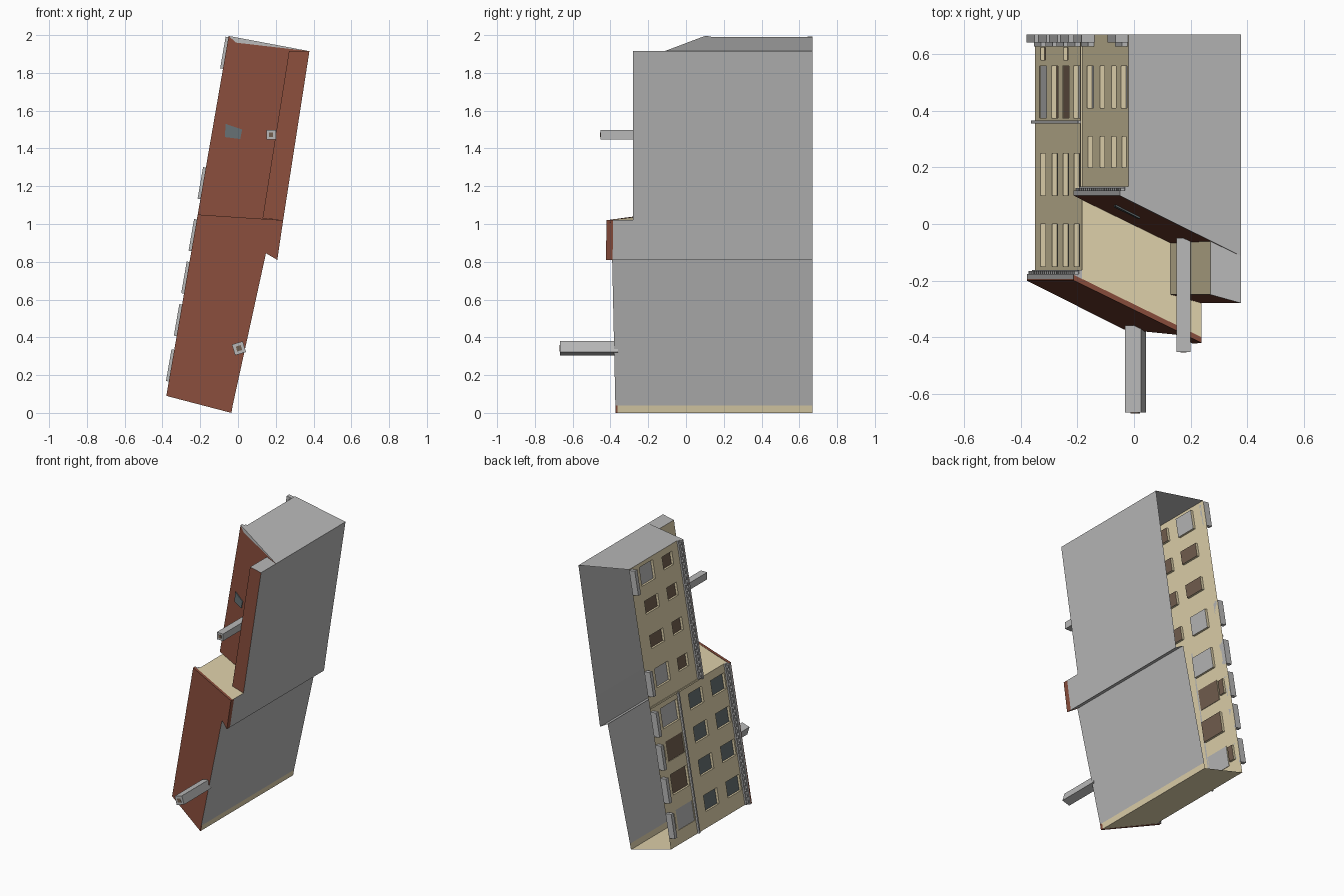
import bpy, bmesh, math
from mathutils import Vector

if "Cube" in bpy.data.objects:
    bpy.data.objects.remove(bpy.data.objects["Cube"])


def material(name, r, g, b):
    m = bpy.data.materials.new(name)
    m.diffuse_color = (r, g, b, 1)
    m.use_nodes = True
    m.node_tree.nodes["Principled BSDF"].inputs["Base Color"].default_value = m.diffuse_color
    return m


TAN = material("tan plaster", .74, .64, .41)
GRAY = material("light gray", .48, .48, .48)
RED = material("red roof tile", .25, .075, .045)
GLASS = material("slate glass", .13, .16, .17)
BROWN = material("brown wood", .17, .115, .08)

GROUND = 0.67                       # the street level is at +y, roofs face -y
ORIGIN = Vector((-.35, 0, .085))
T = Vector((.33, 0, 1.905)).normalized()   # along the facade
N = Vector((-T.z, 0, T.x))                 # out of the facade


def fp(s, y, out=0):
    """Point in facade coordinates."""
    return ORIGIN + T * s + N * out + Vector((0, y, 0))


def along(z):
    return (z - ORIGIN.z) / T.z


def build(name, faces, mats):
    """Mesh from a list of (points, material number)."""
    bm = bmesh.new()
    for pts, mi in faces:
        f = bm.faces.new([bm.verts.new(p) for p in pts])
        f.material_index = mi
    bmesh.ops.remove_doubles(bm, verts=bm.verts, dist=1e-5)
    bmesh.ops.recalc_face_normals(bm, faces=bm.faces)
    me = bpy.data.meshes.new(name)
    bm.to_mesh(me)
    bm.free()
    for m in mats:
        me.materials.append(m)
    ob = bpy.data.objects.new(name, me)
    bpy.context.collection.objects.link(ob)
    return ob


def prism(name, top, bottom, mats, side=lambda i: 0, top_mat=0):
    n = len(top)
    faces = [(top, top_mat), (bottom[::-1], 0)]
    for i in range(n):
        j = (i + 1) % n
        faces.append(([top[i], top[j], bottom[j], bottom[i]], side(i)))
    return build(name, faces, mats)


def facade_box(name, s0, s1, y0, y1, o0, o1, mat):
    a = [fp(s0, y0, o0), fp(s1, y0, o0), fp(s1, y0, o1), fp(s0, y0, o1)]
    b = [p + Vector((0, y1 - y0, 0)) for p in a]
    return prism(name, a, b, [mat])


def facade(name, s0, s1, y0, y1, holes):
    """Wall grid with recessed openings: holes are (s0, s1, y0, y1, material number, depth)."""
    ss = sorted({s0, s1} | {h[0] for h in holes} | {h[1] for h in holes})
    ys = sorted({y0, y1} | {h[2] for h in holes} | {h[3] for h in holes})
    faces = []
    for a, b in zip(ss, ss[1:]):
        for c, d in zip(ys, ys[1:]):
            ms, my = (a + b) / 2, (c + d) / 2
            if not any(h[0] < ms < h[1] and h[2] < my < h[3] for h in holes):
                faces.append(([fp(a, c), fp(b, c), fp(b, d), fp(a, d)], 0))
    for a, b, c, d, mi, depth in holes:
        ring = [(a, c), (b, c), (b, d), (a, d)]
        faces.append(([fp(s, y, -depth) for s, y in ring], mi))
        for (p, q), (u, v) in zip(ring, ring[1:] + ring[:1]):
            faces.append(([fp(p, q), fp(u, v), fp(u, v, -depth), fp(p, q, -depth)], 0))
    return build(name, faces, [TAN, GRAY, GLASS, BROWN])


def roof_y(x, z, eave):
    """Single-pitch roof height, rising away from the facade."""
    d = -(Vector((x, 0, z)) - ORIGIN).dot(N)
    return eave - .49 * (d + .03)


def on_roof(p, eave, lift=0):
    return Vector((p[0], roof_y(p[0], p[1], eave) + lift, p[1]))


LOW, HIGH = -.20, .10               # eave levels
S_MID, S_END = along(1.045), along(1.99)

# plan corners (x, z)
A, B, B2, C = (-.35, .085), (-.035, 0), (-.028, .04), (.148, .845)
D, E, F = (.208, .81), (.239, 1.02), (.378, 1.915)
E0 = (.234, .985)
M = (fp(S_MID, 0).x, fp(S_MID, 0).z)
G = (fp(S_END, 0).x, fp(S_END, 0).z)


def wall(name, p, q, eave, mat, base=GROUND, lift=0.0):
    return build(name, [([Vector((p[0], base, p[1])), Vector((q[0], base, q[1])),
                          on_roof(q, eave, lift), on_roof(p, eave, lift)], 0)], [mat])


# plain walls; the ground side stays open
wall("lower_end_wall", A, B, LOW, TAN, lift=.01)
wall("lower_corner_strip", B, B2, LOW, TAN, lift=.01)
wall("lower_back_wall", B2, C, LOW, GRAY)
wall("jog_wall", C, D, LOW, GRAY, lift=.03)
wall("jog_back_wall", D, E, LOW, GRAY, lift=.035)
wall("party_wall", M, E, LOW, TAN, .13)
wall("upper_back_wall", E, F, HIGH, GRAY)
wall("upper_end_wall", F, G, HIGH, GRAY)

# facades with windows and doors
low_z, high_z = (.245, .485, .71, .935), (1.21, 1.455, 1.69, 1.90)
holes = []
for i, z in enumerate(low_z):
    s = along(z)
    holes += [(s - .055, s + .055, -.15, 0, 2, .018), (s - .055, s + .055, .10, .25, 2, .018),
              (s - .07, s + .07, .375, .56, 1 if i in (0, 3) else 3, .004 if i in (0, 2) else .018)]
    if i in (0, 2):                 # low basement lights
        holes.append((s - .05, s + .05, .58, .625, 3, .015))
facade("lower_facade", 0, S_MID, -.19, GROUND, holes)
holes = []
for i, z in enumerate(high_z):
    s = along(z)
    w = .065 if i in (0, 3) else .045
    holes += [(s - .045, s + .045, .20, .31, 3, .018),
              (s - w, s + w, .41, .56, 1 if i in (0, 3) else 3, .018)]
facade("upper_facade", S_MID, S_END, .11, GROUND, holes)

# entrance steps
for i, z in enumerate(low_z + (high_z[0], high_z[3])):
    s = along(z)
    facade_box(f"step_low_{i}", s - .085, s + .085, .642, GROUND, 0, .045, GRAY)
    facade_box(f"step_high_{i}", s - .075, s + .075, .628, .642, 0, .02, GRAY)

# cornices with small brackets, and the string course
for name, s0, s1, y in (("lower", 0, S_MID, -.195), ("upper", S_MID, S_END, .10)):
    facade_box(name + "_cornice", s0, s1, y, y + .018, 0, .03, GRAY)
    facade_box(name + "_frieze", s0, s1, y + .018, y + .032, 0, .012, GRAY)
    n = 24
    for i in range(n):
        s = s0 + (i + .5) * (s1 - s0) / n
        facade_box(f"{name}_bracket_{i}", s - .01, s + .01, y + .018, y + .028, .012, .026, GRAY)
facade_box("string_course", 0, S_MID, .355, .367, 0, .014, GRAY)
facade_box("downpipe", S_MID - .006, S_MID + .006, .13, GROUND, 0, .006, TAN)


def eave_corner(s):
    p = fp(s, 0, .03)
    return (p.x, p.z)


def roof(name, plan, eave, thick, top, gray_sides=()):
    """Sloped slab; the listed sides run flush with the gray walls."""
    return prism(name, [on_roof(p, eave) for p in plan],
                 [on_roof(p, eave, thick) for p in plan], [top, GRAY],
                 side=lambda i: 1 if i in gray_sides else 0)


# roofs
roof("lower_roof", [eave_corner(0), B, B2, C, E0, E, eave_corner(S_MID)], LOW, .02, RED, (2,))
roof("jog_roof", [C, D, E], LOW, .036, RED)
CUT = (-.01, 1.96)
roof("upper_roof", [eave_corner(S_MID), E, F, CUT, eave_corner(S_END)], HIGH, .015, RED, (1,))
roof("gable_flashing", [eave_corner(S_END), CUT, F, G], HIGH, .015, GRAY)
roof("skylight", [(-.065, 1.53), (.022, 1.50), (.012, 1.45), (-.07, 1.46)], HIGH - .006, .008, GLASS)

# raised strip along the back of the upper roof
plan = [(.13, 1.03), E, F, (.27, 1.915)]
heights = [-.25, -.28, -.28, -.25]
prism("raised_attic", [Vector((x, h, z)) for (x, z), h in zip(plan, heights)],
      [on_roof(p, HIGH) for p in plan], [GRAY, TAN, RED],
      side=lambda i: 1 if i in (0, 3) else 0, top_mat=2)


def chimney(name, x, z, size, angle, y0, y1):
    def ring(y, r):
        return [Vector((x + r * math.cos(angle + k * math.pi / 2), y,
                        z + r * math.sin(angle + k * math.pi / 2))) for k in range(4)]
    r = size / math.sqrt(2)
    prism(name, ring(y0, r), ring(y1, r), [GRAY])
    prism(name + "_flue", ring(y0 - .002, r * .45), ring(y0, r * .45), [BROWN])


chimney("lower_chimney", .005, .342, .06, math.radians(62), -.668, -.36)
chimney("upper_chimney", .175, 1.472, .05, math.radians(45), -.453, -.05)
